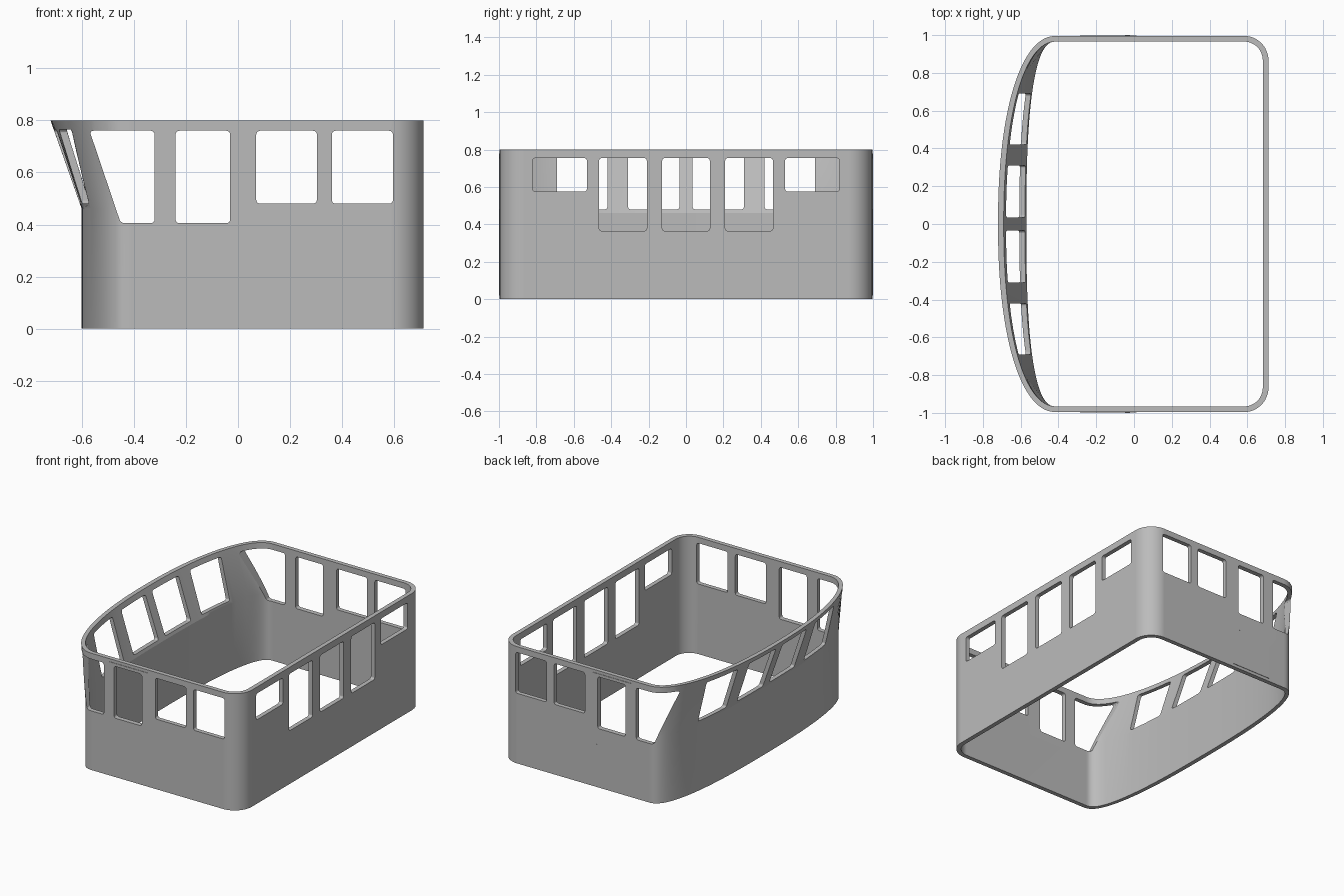
import bpy, bmesh, math
from mathutils import Vector

old = bpy.data.objects.get("Cube")
if old:
    bpy.data.objects.remove(old)

paint = bpy.data.materials.new("plain grey")
paint.use_nodes = True
GREY = (0.5, 0.5, 0.5, 1)
paint.diffuse_color = GREY
paint.node_tree.nodes["Principled BSDF"].inputs["Base Color"].default_value = GREY

HALF, BACK, START, WALL = 0.996, 0.712, -0.41, 0.03


def make_object(name, bm):
    bmesh.ops.recalc_face_normals(bm, faces=bm.faces)
    mesh = bpy.data.meshes.new(name)
    bm.to_mesh(mesh)
    bm.free()
    mesh.materials.append(paint)
    obj = bpy.data.objects.new(name, mesh)
    bpy.context.collection.objects.link(obj)
    return obj


def outline(front, power, inset):
    """Closed plan: bowed front at -x, rounded corners at +x."""
    half, back, depth = HALF - inset, BACK - inset, START - front - inset
    radius = 0.13 - inset
    pts = []
    for i in range(73):
        a = math.pi * i / 72
        c, s = math.cos(a), max(math.sin(a), 0)
        y = math.copysign(abs(c) ** (2 / power), c) * half
        pts.append((START - depth * s ** (2 / power), y))
    for side, first in ((-1, -90), (1, 0)):
        for i in range(13):
            a = math.radians(first + 90 * i / 12)
            pts.append((back - radius + radius * math.cos(a),
                        side * (half - radius) + radius * math.sin(a)))
    return pts


def prism(name, corners, axis, start, end, radius=0):
    """Extrude a (u, z) polygon along x or y, rounding its long edges."""
    bm = bmesh.new()
    place = (lambda u, z: (start, u, z)) if axis == "x" else (lambda u, z: (u, start, z))
    face = bm.faces.new([bm.verts.new(place(u, z)) for u, z in corners])
    new = bmesh.ops.extrude_face_region(bm, geom=[face])["geom"]
    shift = Vector((end - start, 0, 0)) if axis == "x" else Vector((0, end - start, 0))
    bmesh.ops.translate(bm, vec=shift, verts=[g for g in new if isinstance(g, bmesh.types.BMVert)])
    if radius:
        k = 0 if axis == "x" else 1
        rails = [e for e in bm.edges if abs(e.verts[0].co[k] - e.verts[1].co[k]) > 0.001]
        bmesh.ops.bevel(bm, geom=rails, offset=radius, segments=4, profile=0.5, affect="EDGES")
    return make_object(name, bm)


def box(u0, u1, z0, z1):
    return [(u0, z0), (u1, z0), (u1, z1), (u0, z1)]


def cut(obj, cutter):
    mod = obj.modifiers.new("opening", "BOOLEAN")
    mod.object, mod.operation, mod.solver = cutter, "DIFFERENCE", "EXACT"
    bpy.context.view_layer.objects.active = obj
    bpy.ops.object.modifier_apply(modifier=mod.name)


# Wall shell: upright below, raked forward above the knuckle
bm = bmesh.new()
levels = [(0, -0.60, 2.6), (0.46, -0.60, 2.6), (0.80, -0.72, 2.2)]
loops = [[bm.verts.new((x, y, z)) for x, y in outline(front, power, 0)]
         for z, front, power in levels]
loops += [[bm.verts.new((x, y, z)) for x, y in outline(front, power, WALL)]
          for z, front, power in reversed(levels)]
for a, b in zip(loops, loops[1:] + loops[:1]):
    for i in range(len(a)):
        j = (i + 1) % len(a)
        bm.faces.new((a[i], a[j], b[j], b[i]))
shell = make_object("cabin_wall", bm)

# Raised side doors
doors = [prism(name, box(-0.285, 0.012, 0.02, 0.78), "y", side * 0.985, side * 0.999)
         for name, side in (("right_door", -1), ("left_door", 1))]

# Window openings
R = 0.015
door_window = prism("door_cutter", box(-0.24, -0.03, 0.405, 0.76), "y", -1.2, 1.2, R)
cutters = [door_window]
raked = [(-0.45, 0.405), (-0.32, 0.405), (-0.32, 0.76), (-0.57, 0.76)]
for shape in (raked, box(0.07, 0.303, 0.48, 0.76), box(0.36, 0.595, 0.48, 0.76)):
    cutters.append(prism("side_cutter", shape, "y", -1.2, 1.2, R))
for mid, width, sill in ((0, 0.255, 0.365), (0.337, 0.255, 0.365), (0.675, 0.29, 0.575)):
    for side in ((1,) if mid == 0 else (1, -1)):
        shape = box(side * mid - width / 2, side * mid + width / 2, sill, 0.755)
        cutters.append(prism("rear_cutter", shape, "x", 0.62, 0.9, R))
for low, high in ((0.035, 0.31), (0.42, 0.69)):
    for u0, u1 in ((low, high), (-high, -low)):
        cutters.append(prism("bow_cutter", box(u0, u1, 0.48, 0.765), "x", -1, -0.47, R))
for cutter in cutters:
    cut(shell, cutter)

# Doors are kept as thin skins on the wall with the same glass opening
for door in doors:
    cut(door, door_window)
for cutter in cutters:
    bpy.data.objects.remove(cutter)

# Door handles
for name, side in (("right_handle", -1), ("left_handle", 1)):
    prism(name, box(-0.048, -0.02, 0.283, 0.295), "y", side * 0.99, side * 1.0)

# Soft curved corners with crisp edges
bpy.ops.object.select_all(action="DESELECT")
shell.select_set(True)
bpy.context.view_layer.objects.active = shell
bpy.ops.object.shade_smooth_by_angle(angle=math.radians(17))
weighted = shell.modifiers.new("even shading", "WEIGHTED_NORMAL")
weighted.keep_sharp = True
